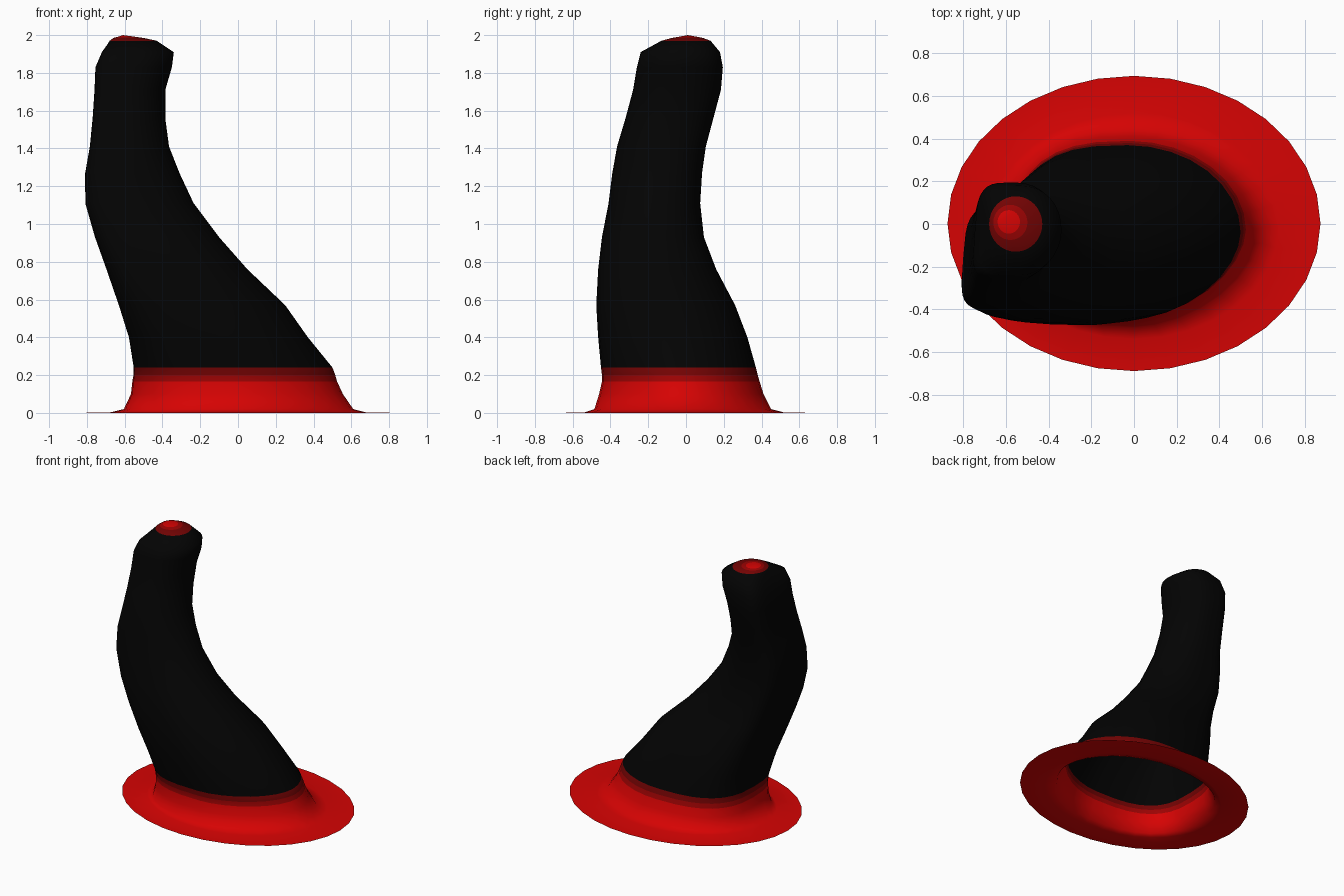
import bpy
import bmesh
from math import sin, cos, tau, copysign

SIDES = 32

cube = bpy.data.objects.get("Cube")
if cube:
    bpy.data.objects.remove(cube, do_unlink=True)


def make_material(name, colour):
    mat = bpy.data.materials.new(name)
    mat.use_nodes = True
    mat.diffuse_color = colour
    shader = mat.node_tree.nodes["Principled BSDF"]
    shader.inputs["Base Color"].default_value = colour
    shader.inputs["Roughness"].default_value = 0.8
    return mat


RED, MID, DARK, BLACK = range(4)
materials = [
    make_material("bright red", (0.67, 0.001, 0.001, 1)),
    make_material("medium red", (0.33, 0.001, 0.001, 1)),
    make_material("dark red", (0.17, 0.001, 0.001, 1)),
    make_material("black", (0.001, 0.001, 0.001, 1)),
]

# Cross-sections from the brim up to the tip: height, x range, y range
sections = [
    (0, -.875, .875, -.69, .695),
    (.002, -.68, .68, -.54, .52),
    (.02, -.605, .61, -.485, .45),
    (.1, -.57, .555, -.46, .41),
    (.165, -.565, .525, -.445, .39),
    (.2, -.56, .515, -.445, .38),
    (.24, -.56, .5, -.45, .37),
    (.4, -.59, .37, -.465, .325),
    (.57, -.645, .25, -.475, .26),
    (.76, -.71, .05, -.465, .16),
    (.93, -.77, -.1, -.445, .095),
    (1.11, -.82, -.235, -.41, .075),
    (1.27, -.82, -.31, -.39, .085),
    (1.41, -.795, -.365, -.365, .105),
    (1.56, -.78, -.385, -.32, .145),
    (1.71, -.77, -.385, -.28, .185),
    (1.83, -.765, -.35, -.26, .195),
    (1.91, -.73, -.34, -.24, .18),
    (1.97, -.68, -.43, -.13, .13),
    (1.985, -.66, -.5, -.075, .09),
    (1.99, -.64, -.535, -.045, .065),
]
APEX = (-.61, .01, 2)


def is_round(z):
    return z < .01 or z > 1.95


def squareness(z, c, s):
    """Superellipse exponent: round brim and tip, boxy outer side of the stem."""
    if is_round(z):
        return 2
    blend = min(z / 1.1, 1)
    if c > 0:
        return (1.95 if s > 0 else 1.75) + .2 * blend
    return 2.4 + (1.8 if s > 0 else 2.6) * blend


def section_point(section, index):
    z, x0, x1, y0, y1 = section
    angle = tau * index / SIDES
    c, s = cos(angle), sin(angle)
    power = 2 / squareness(z, c, s)
    across = copysign(abs(c) ** power, c)
    x = (x0 + x1) / 2 + (x1 - x0) / 2 * across
    y = (y0 + y1) / 2 + (y1 - y0) / 2 * copysign(abs(s) ** power, s)
    # The boxy side slants inward towards the back
    if not is_round(z):
        x += .08 * min(z, 1) * (y - y0) * max(-across, 0)
    return x, y, z


def band_colour(z):
    """Colour of the band that starts at height z."""
    for limit, colour in ((.16, RED), (.19, MID), (.23, DARK), (1.96, BLACK),
                          (1.98, DARK), (1.987, MID)):
        if z < limit:
            return colour


# Brim, curved stem and tip as one open-bottomed loft
bm = bmesh.new()
rings = [[bm.verts.new(section_point(s, i)) for i in range(SIDES)] for s in sections]
for section, low, high in zip(sections, rings, rings[1:]):
    for i in range(SIDES):
        j = (i + 1) % SIDES
        face = bm.faces.new((low[i], low[j], high[j], high[i]))
        face.material_index = band_colour(section[0])

# Close the tip with a small fan
apex = bm.verts.new(APEX)
for i in range(SIDES):
    face = bm.faces.new((rings[-1][i], rings[-1][(i + 1) % SIDES], apex))
    face.material_index = RED
for face in bm.faces:
    face.smooth = True

mesh = bpy.data.meshes.new("curved_stem_with_brim")
bm.to_mesh(mesh)
bm.free()
for mat in materials:
    mesh.materials.append(mat)
stem = bpy.data.objects.new("curved_stem_with_brim", mesh)
bpy.context.collection.objects.link(stem)
